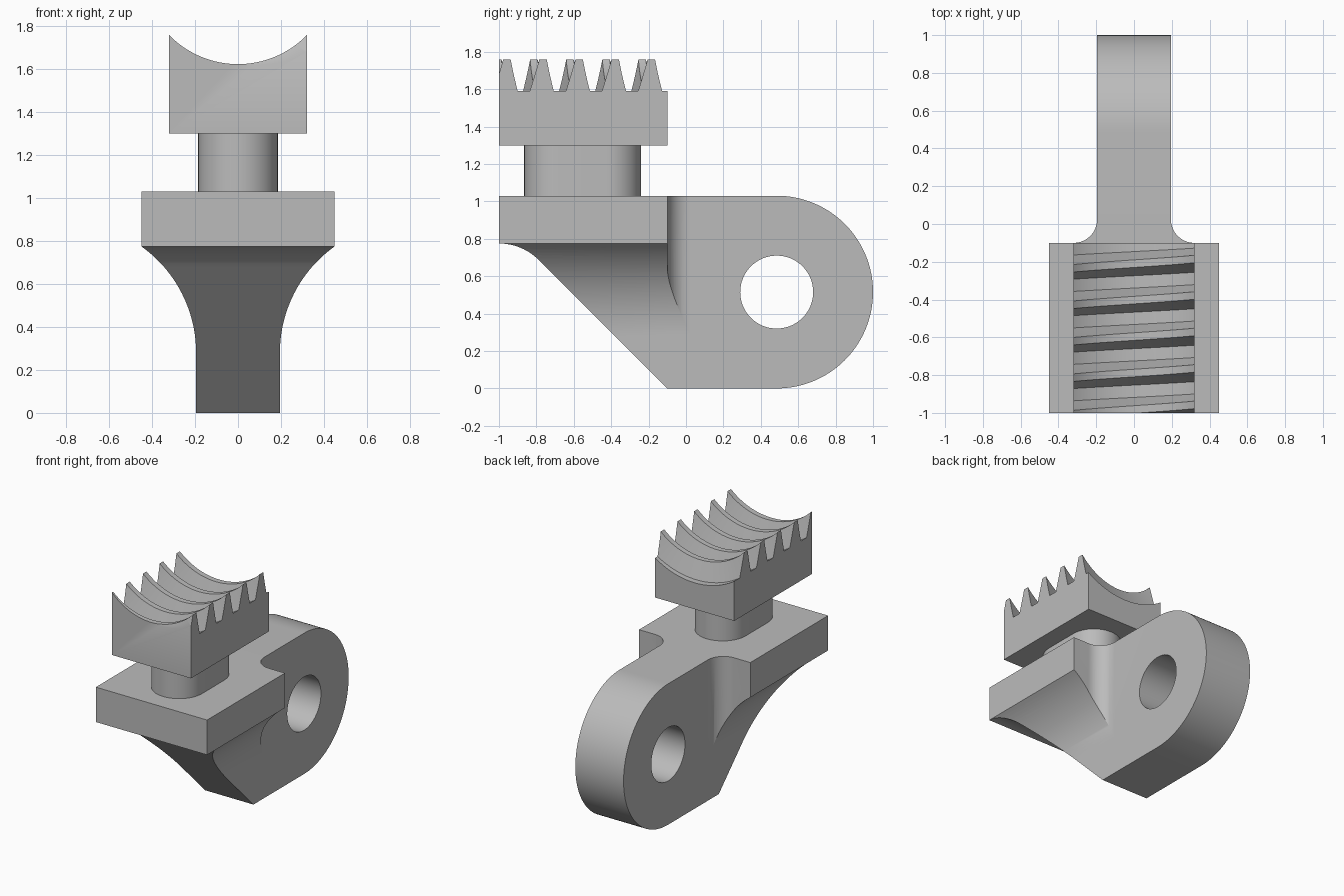
import bpy, bmesh
from math import sin, cos, pi, radians
from mathutils import Vector

cube = bpy.data.objects.get("Cube")
if cube:
    bpy.data.objects.remove(cube, do_unlink=True)

steel = bpy.data.materials.new("plain_grey")
steel.use_nodes = True
GREY = (0.5, 0.5, 0.5, 1)
steel.diffuse_color = GREY
steel.node_tree.nodes["Principled BSDF"].inputs["Base Color"].default_value = GREY


def make(name, bm):
    bmesh.ops.recalc_face_normals(bm, faces=bm.faces)
    mesh = bpy.data.meshes.new(name)
    bm.to_mesh(mesh)
    bm.free()
    mesh.materials.append(steel)
    obj = bpy.data.objects.new(name, mesh)
    bpy.context.collection.objects.link(obj)
    return obj


def prism(name, outline, axis, lo, hi):
    """Extrude a 2D outline along an axis; its coordinates fill the other two axes in order."""
    def at(p, d):
        v = list(p)
        v.insert(axis, d)
        return v
    bm = bmesh.new()
    face = bm.faces.new([bm.verts.new(at(p, lo)) for p in outline])
    ext = bmesh.ops.extrude_face_region(bm, geom=[face])
    moved = [g for g in ext["geom"] if isinstance(g, bmesh.types.BMVert)]
    bmesh.ops.translate(bm, verts=moved, vec=Vector(at((0, 0), hi - lo)))
    return make(name, bm)


def arc(cx, cy, r, a0, a1, n=24):
    angles = [radians(a0 + (a1 - a0) * i / n) for i in range(n + 1)]
    return [(cx + r * cos(a), cy + r * sin(a)) for a in angles]


def mirrored(half):
    return half + [(-x, y) for x, y in reversed(half)]


def combine(obj, other, operation):
    mod = obj.modifiers.new(operation, 'BOOLEAN')
    mod.operation, mod.solver, mod.object = operation, 'EXACT', other
    bpy.context.view_layer.update()
    graph = bpy.context.evaluated_depsgraph_get()
    result = bpy.data.meshes.new_from_object(obj.evaluated_get(graph))
    obj.modifiers.clear()
    obj.data = result
    bpy.data.objects.remove(other, do_unlink=True)


def smooth(obj, angle=25):
    bpy.ops.object.select_all(action='DESELECT')
    obj.select_set(True)
    bpy.context.view_layer.objects.active = obj
    bpy.ops.object.shade_smooth_by_angle(angle=radians(angle))


# Bracket: the common volume of its side, front and plan outlines
EYE_Y, EYE_Z, EYE_R = 0.485, 0.515, 0.515
side = ([(-0.1, 0)] + arc(EYE_Y, EYE_Z, EYE_R, -90, 90, 64) + [(-1, 1.03)]
        + arc(-1, 0.475, 0.3, 90, 45, 12))
front = mirrored([(0.195, -0.1)] + arc(0.803, 0.28, 0.608, 180, 125.5) + [(0.45, 1.2)])
plan = mirrored([(0.45, -1), (0.45, -0.1)] + arc(0.32, 0.025, 0.125, 270, 180, 16)
                + [(0.195, 1.2)])
bracket = prism("bracket", side, 0, -0.6, 0.6)
combine(bracket, prism("front_outline", front, 1, -1.2, 1.3), 'INTERSECT')
combine(bracket, prism("plan_outline", plan, 2, -0.2, 1.3), 'INTERSECT')
hole = arc(EYE_Y, EYE_Z, 0.195, 0, 360, 64)[:-1]
combine(bracket, prism("eye_cutter", hole, 0, -0.5, 0.5), 'DIFFERENCE')
smooth(bracket)

# Neck: rounded slot shape joining plate and rack
neck_outline = arc(0, -0.425, 0.185, 0, 180) + arc(0, -0.68, 0.185, 180, 360)
smooth(prism("neck", neck_outline, 2, 1.02, 1.31))

# Rack: tooth section swept on a helix around a raised axis, trimmed to a block
AXIS_Z, TIP, ROOT, PITCH = 2.07, 0.447, 0.577, 0.193
section = [(-1.3, 1.0), (-1.3, ROOT)]
for k in reversed(range(5)):
    y = -0.21 - k * PITCH
    section += [(y - 0.064, ROOT), (y - 0.02, TIP), (y + 0.02, TIP), (y + 0.064, ROOT)]
section += [(0.2, ROOT), (0.2, 1.0)]
bm = bmesh.new()
rings, STEPS = [], 48
for i in range(STEPS + 1):
    a = radians(-56 + 112 * i / STEPS)
    rings.append([bm.verts.new((r * sin(a), y + PITCH * a / (2 * pi), AXIS_Z - r * cos(a)))
                  for y, r in section])
for r0, r1 in zip(rings, rings[1:]):
    for j in range(len(section)):
        k = (j + 1) % len(section)
        bm.faces.new((r0[j], r0[k], r1[k], r1[j]))
bm.faces.new(rings[0])
bm.faces.new(rings[-1])
rack = make("toothed_rack", bm)
block = [(-0.32, -1), (0.32, -1), (0.32, -0.1), (-0.32, -0.1)]
combine(rack, prism("rack_block", block, 2, 1.3, 1.85), 'INTERSECT')
smooth(rack)
